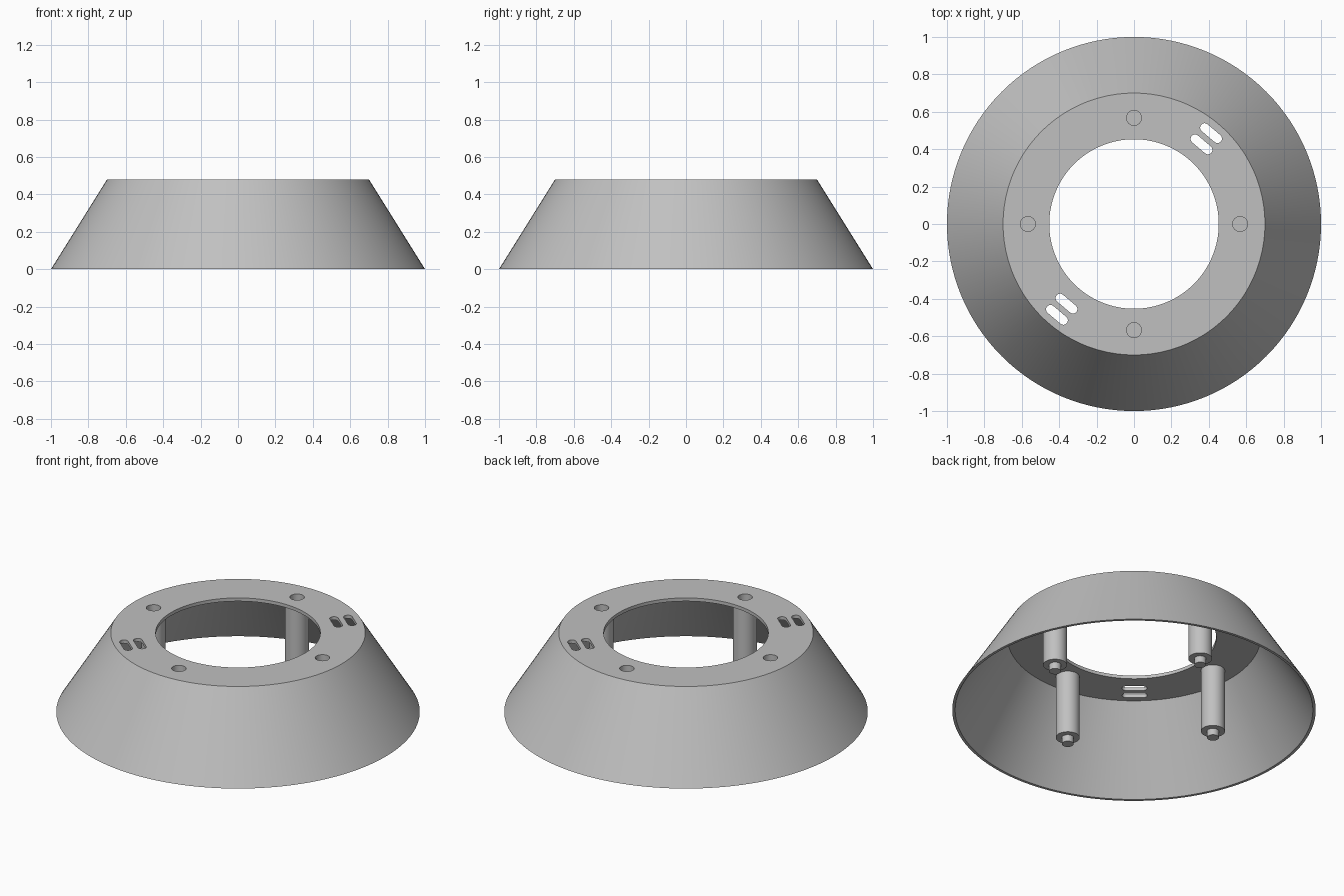
import bpy
import bmesh
from math import cos, sin, pi, radians

cube = bpy.data.objects.get("Cube")
if cube:
    bpy.data.objects.remove(cube, do_unlink=True)

# Single matte grey
grey = bpy.data.materials.new("grey plastic")
grey.use_nodes = True
COLOUR = (0.53, 0.53, 0.53, 1)
grey.diffuse_color = COLOUR
grey.node_tree.nodes["Principled BSDF"].inputs["Base Color"].default_value = COLOUR

HEIGHT, UNDERSIDE = 0.48, 0.46
POST_RADIUS, HOLE_RADIUS, POST_DISTANCE = 0.066, 0.04, 0.567


def make_object(name, bm):
    bmesh.ops.recalc_face_normals(bm, faces=bm.faces[:])
    mesh = bpy.data.meshes.new(name)
    bm.to_mesh(mesh)
    bm.free()
    mesh.materials.append(grey)
    obj = bpy.data.objects.new(name, mesh)
    bpy.context.collection.objects.link(obj)
    return obj


def lathe(name, profile, steps, closed=False):
    """Spin an (r, z) profile around the z axis."""
    bm = bmesh.new()
    verts = [bm.verts.new((r, 0, z)) for r, z in profile]
    edges = [bm.edges.new(pair) for pair in zip(verts, verts[1:])]
    if closed:
        edges.append(bm.edges.new((verts[-1], verts[0])))
    bmesh.ops.spin(bm, geom=verts + edges, cent=(0, 0, 0), axis=(0, 0, 1),
                   angle=2 * pi, steps=steps, use_merge=True)
    bmesh.ops.remove_doubles(bm, verts=bm.verts[:], dist=1e-5)
    return make_object(name, bm)


def prism(name, outline, low, high):
    """Extrude a flat outline upward."""
    bm = bmesh.new()
    face = bm.faces.new([bm.verts.new((x, y, low)) for x, y in outline])
    top = bmesh.ops.extrude_face_region(bm, geom=[face])["geom"]
    for v in top:
        if isinstance(v, bmesh.types.BMVert):
            v.co.z = high
    return make_object(name, bm)


def arc(cx, cy, radius, start, sweep, count):
    return [(cx + radius * cos(start + sweep * i / count),
             cy + radius * sin(start + sweep * i / count)) for i in range(count + 1)]


def smooth(obj):
    bpy.ops.object.select_all(action="DESELECT")
    obj.select_set(True)
    bpy.context.view_layer.objects.active = obj
    bpy.ops.object.shade_smooth_by_angle(angle=radians(30))


# Hollow conical shell with a flat ring on top
shell = lathe("conical_shell", [(1, 0), (0.70, HEIGHT), (0.453, HEIGHT),
                                (0.453, UNDERSIDE), (0.696, UNDERSIDE), (0.984, 0)],
              128, closed=True)

cutters = []
# Two pairs of rounded slots, set across the radius
for side in (0, pi):
    angle = radians(49.7) + side
    for distance in (0.558, 0.637):
        cx, cy = distance * cos(angle), distance * sin(angle)
        tx, ty = -sin(angle) * 0.045, cos(angle) * 0.045
        outline = (arc(cx + tx, cy + ty, 0.024, angle, pi, 12)
                   + arc(cx - tx, cy - ty, 0.024, angle + pi, pi, 12))
        cutters.append(prism("slot_cutter", outline, 0.42, 0.52))

# Posts with blind sockets above and locating pins below
for i in range(4):
    angle = i * pi / 2
    x, y = POST_DISTANCE * cos(angle), POST_DISTANCE * sin(angle)
    post = lathe("post_%d" % (i + 1),
                 [(0, 0.035), (0.033, 0.035), (0.033, 0.075), (POST_RADIUS, 0.075),
                  (POST_RADIUS, UNDERSIDE), (HOLE_RADIUS, UNDERSIDE),
                  (HOLE_RADIUS, 0.42), (0, 0.42)], 32)
    post.location = (x, y, 0)
    smooth(post)
    cutters.append(prism("socket_cutter",
                         arc(x, y, HOLE_RADIUS, 0, 2 * pi, 32)[:-1], 0.42, 0.52))

# Cut the slots and sockets through the ring
for cutter in cutters:
    cutter.hide_render = True
    cut = shell.modifiers.new(cutter.name, "BOOLEAN")
    cut.operation, cut.solver, cut.object = "DIFFERENCE", "EXACT", cutter
bpy.context.view_layer.update()
cut_mesh = bpy.data.meshes.new_from_object(
    shell.evaluated_get(bpy.context.evaluated_depsgraph_get()))
shell.modifiers.clear()
shell.data = cut_mesh
for cutter in cutters:
    bpy.data.objects.remove(cutter, do_unlink=True)
smooth(shell)
